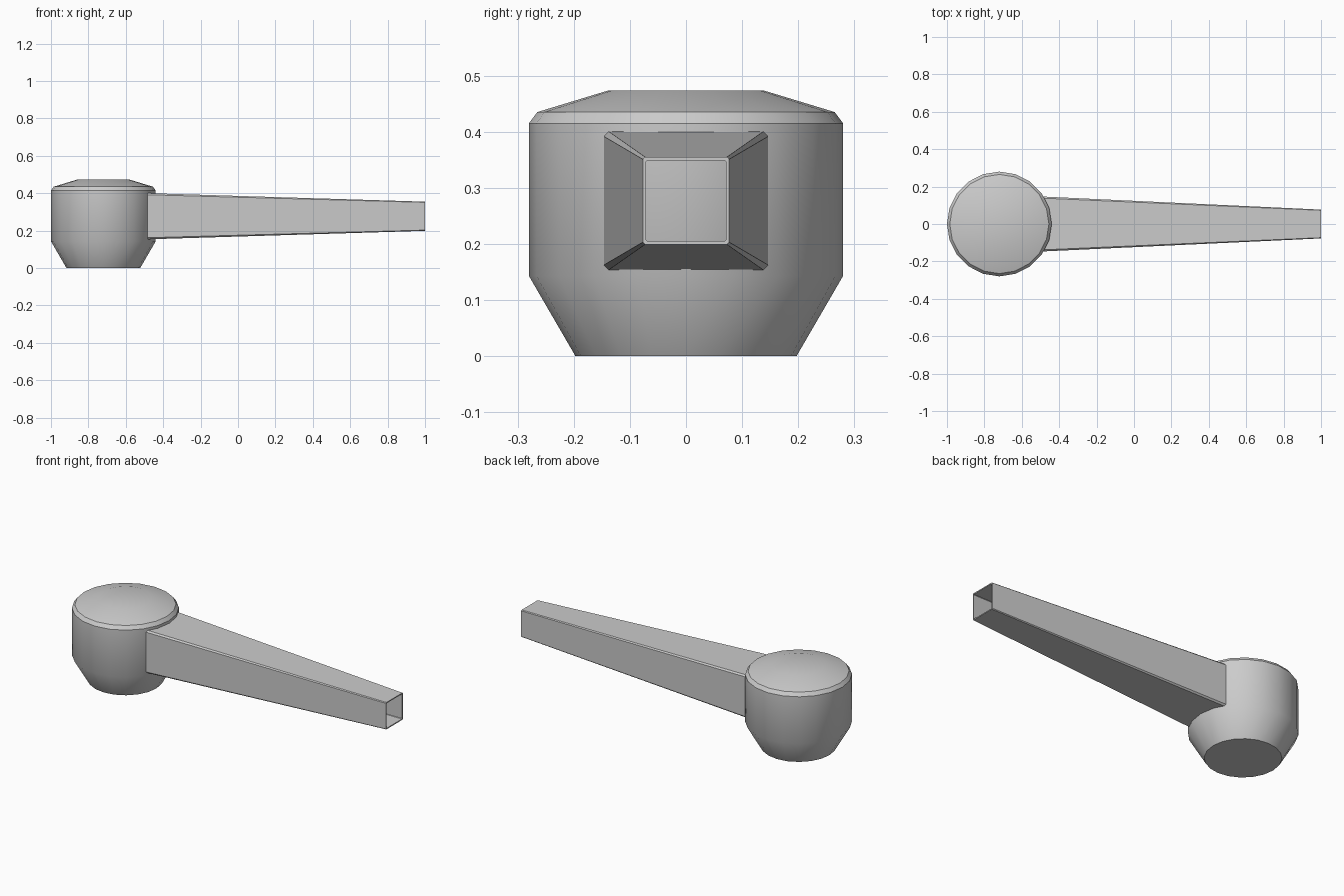
import bpy, bmesh, math

if "Cube" in bpy.data.objects:
    bpy.data.objects.remove(bpy.data.objects["Cube"])


def make_object(name, bm, angle):
    bmesh.ops.recalc_face_normals(bm, faces=bm.faces)
    mesh = bpy.data.meshes.new(name)
    bm.to_mesh(mesh)
    bm.free()
    obj = bpy.data.objects.new(name, mesh)
    bpy.context.collection.objects.link(obj)
    bpy.ops.object.select_all(action='DESELECT')
    obj.select_set(True)
    bpy.context.view_layer.objects.active = obj
    bpy.ops.object.shade_smooth_by_angle(angle=math.radians(angle))
    return obj


def loft(bm, rings):
    loops = [[bm.verts.new(p) for p in ring] for ring in rings]
    for a, b in zip(loops, loops[1:]):
        n = len(a)
        for i in range(n):
            j = (i + 1) % n
            bm.faces.new((a[i], a[j], b[j], b[i]))
    return loops


# Bowl: closed 20-sided turned body with a chamfered, shallow domed lid
def circle(r, z, sides=20):
    return [(-0.72 + r * math.cos(math.tau * i / sides),
             r * math.sin(math.tau * i / sides), z) for i in range(sides)]


profile = [(0.197, 0), (0.28, 0.143), (0.28, 0.415), (0.265, 0.435), (0.14, 0.473)]
bm = bmesh.new()
loops = loft(bm, [circle(r, z) for r, z in profile])
bm.faces.new(loops[0])
bm.faces.new(loops[-1])
make_object("bowl", bm, 33)


# Handle: tapered rectangular tube with chamfered edges, open at the tip
def section(x, hy, hz, c):
    corners = [(hy, hz - c), (hy - c, hz), (-hy + c, hz), (-hy, hz - c),
               (-hy, -hz + c), (-hy + c, -hz), (hy - c, -hz), (hy, -hz + c)]
    return [(x, y, 0.277 + z) for y, z in corners]


bm = bmesh.new()
loops = loft(bm, [
    section(-0.60, 0.152, 0.127, 0.009),
    section(1.00, 0.077, 0.078, 0.004),
    section(1.00, 0.071, 0.072, 0.002),
    section(-0.58, 0.143, 0.119, 0.004),
])
bm.faces.new(loops[0])
bm.faces.new(loops[-1])
make_object("handle", bm, 25)
